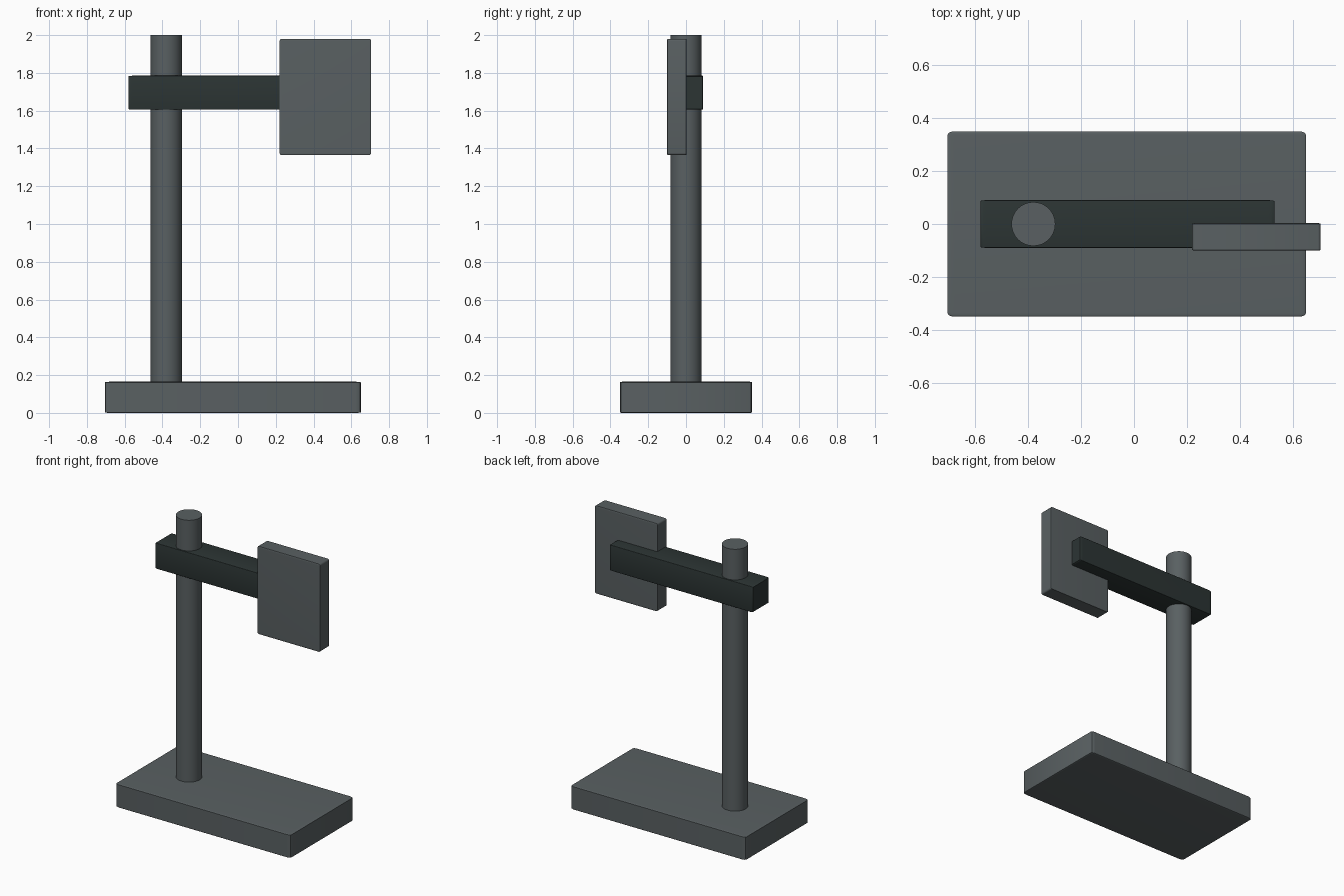
import bpy
import bmesh
from math import radians

old = bpy.data.objects.get("Cube")
if old:
    bpy.data.objects.remove(old, do_unlink=True)


def make_material(name, rgb):
    mat = bpy.data.materials.new(name)
    mat.use_nodes = True
    colour = (*rgb, 1.0)
    mat.diffuse_color = colour
    mat.node_tree.nodes["Principled BSDF"].inputs["Base Color"].default_value = colour
    return mat


def finish(name, bm, mat):
    mesh = bpy.data.meshes.new(name)
    bm.to_mesh(mesh)
    bm.free()
    mesh.materials.append(mat)
    obj = bpy.data.objects.new(name, mesh)
    bpy.context.collection.objects.link(obj)
    bpy.ops.object.select_all(action="DESELECT")
    obj.select_set(True)
    bpy.context.view_layer.objects.active = obj
    bpy.ops.object.shade_smooth_by_angle(angle=radians(35))
    return obj


def block(name, low, high, mat):
    """Box softened before stretching, so its bevel follows its proportions."""
    bm = bmesh.new()
    bmesh.ops.create_cube(bm, size=1)
    bmesh.ops.bevel(bm, geom=bm.edges[:], offset=0.02, segments=3,
                    profile=0.5, affect="EDGES")
    bmesh.ops.scale(bm, vec=[b - a for a, b in zip(low, high)], verts=bm.verts)
    bmesh.ops.translate(bm, vec=[(a + b) / 2 for a, b in zip(low, high)], verts=bm.verts)
    return finish(name, bm, mat)


def upright(name, x, radius, bottom, top, mat):
    bm = bmesh.new()
    bmesh.ops.create_cone(bm, cap_ends=True, segments=32, radius1=radius,
                          radius2=radius, depth=top - bottom)
    bmesh.ops.translate(bm, vec=(x, 0, (top + bottom) / 2), verts=bm.verts)
    return finish(name, bm, mat)


grey = make_material("slate grey", (0.10, 0.117, 0.122))
dark = make_material("dark charcoal", (0.025, 0.035, 0.034))

# Heavy foot and the post standing on it
block("base", (-0.705, -0.35, 0), (0.65, 0.35, 0.165), grey)
upright("post", -0.38, 0.083, 0.1, 2.0, grey)

# Crossbar through the post, carrying the front panel
block("arm", (-0.58, -0.09, 1.605), (0.53, 0.09, 1.785), dark)
block("panel", (0.22, -0.1, 1.365), (0.705, 0.003, 1.98), grey)
